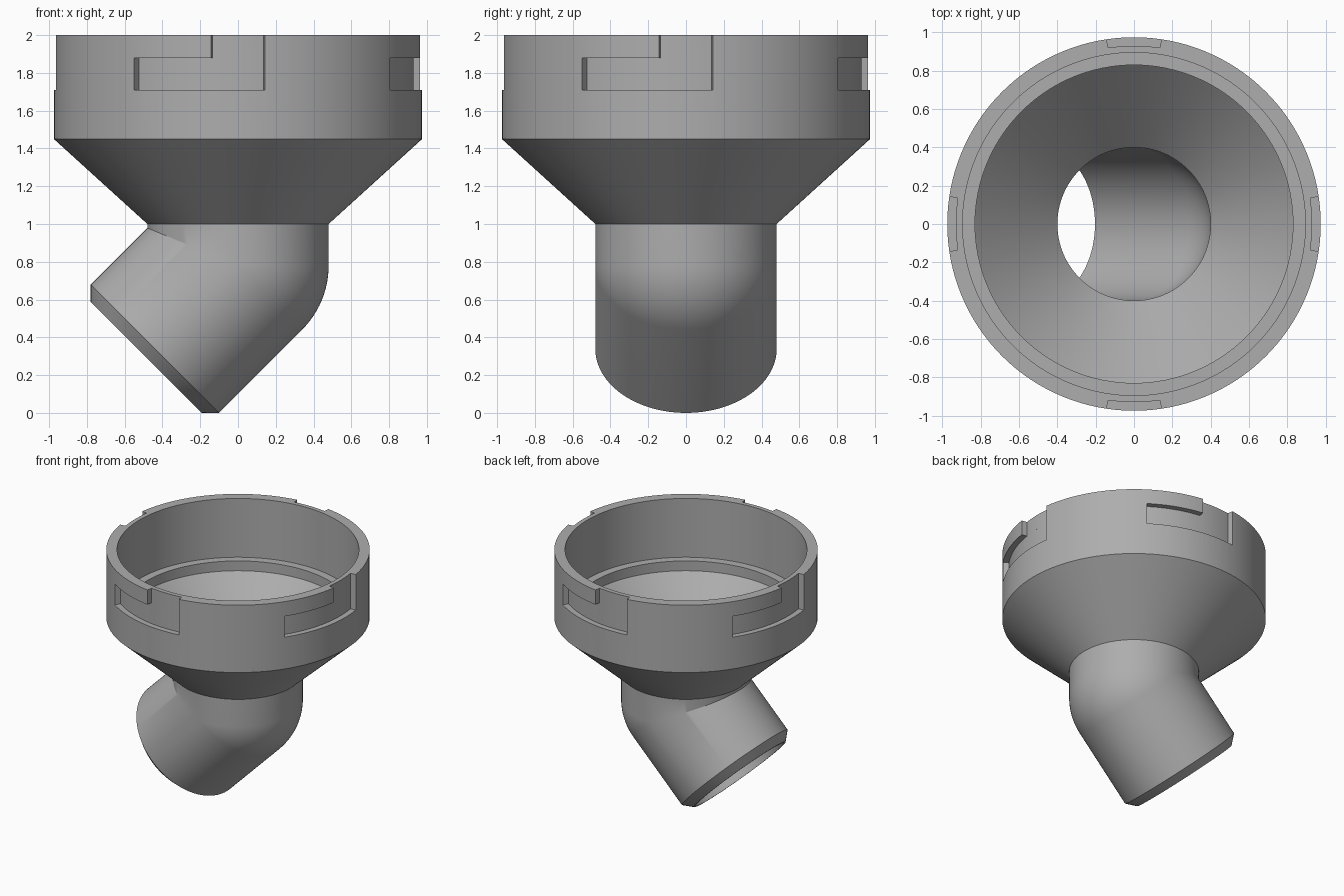
import bpy, bmesh, math

if "Cube" in bpy.data.objects:
    bpy.data.objects.remove(bpy.data.objects["Cube"])

SEG = 128
BEND_Z = 0.78            # height where the elbow turns
BEND = math.radians(45)

grey = bpy.data.materials.new("plain grey")
grey.diffuse_color = (0.42, 0.42, 0.42, 1)
grey.use_nodes = True
grey.node_tree.nodes["Principled BSDF"].inputs["Base Color"].default_value = grey.diffuse_color


def make_object(name, bm):
    bmesh.ops.recalc_face_normals(bm, faces=bm.faces)
    mesh = bpy.data.meshes.new(name)
    bm.to_mesh(mesh)
    bm.free()
    mesh.materials.append(grey)
    obj = bpy.data.objects.new(name, mesh)
    bpy.context.collection.objects.link(obj)
    return obj


def flat_ring(r, z):
    return [(r * math.cos(a), r * math.sin(a), z)
            for a in (2 * math.pi * i / SEG for i in range(SEG))]


def bend_ring(r, t):
    """Ring turned by t: round on the outer side, mitred on the inner side."""
    pts = []
    for x, y, _ in flat_ring(r, 0):
        if x > 0:
            pts.append((x * math.cos(t), y, BEND_Z - x * math.sin(t)))
        else:
            pts.append((x, y, BEND_Z - x * math.tan(BEND / 2)))
    return pts


def spout_ring(r, d):
    """Ring on the tilted axis, d beyond the bend."""
    c, s = math.cos(BEND), math.sin(BEND)
    return [(x * c - d * s, y, BEND_Z - x * s - d * c)
            for x, y, _ in flat_ring(r, 0)]


bends = [BEND * i / 12 for i in range(13)]

# outside from the rim down to the spout tip, then back up the bore
rings = [flat_ring(0.975, 2.0), flat_ring(0.975, 1.45), flat_ring(0.48, 1.0)]
rings += [bend_ring(0.48, t) for t in bends]
rings += [spout_ring(0.48, 0.623), spout_ring(0.415, 0.688), spout_ring(0.40, 0.688)]
rings += [bend_ring(0.40, t) for t in reversed(bends)]
rings += [flat_ring(0.40, 1.0), flat_ring(0.83, 1.44), flat_ring(0.83, 1.52),
          flat_ring(0.895, 1.52), flat_ring(0.895, 2.0)]

bm = bmesh.new()
loops = [[bm.verts.new(p) for p in ring] for ring in rings]
for a, b in zip(loops, loops[1:] + loops[:1]):
    for i in range(SEG):
        j = (i + 1) % SEG
        bm.faces.new((a[i], a[j], b[j], b[i]))
bmesh.ops.remove_doubles(bm, verts=bm.verts, dist=1e-5)
body = make_object("angled_funnel", bm)


def sector_cutters(name, a0, a1, z0, z1, r0=0.93, r1=1.05, n=16):
    """Four curved blocks, one per quarter turn."""
    bm = bmesh.new()
    for q in range(4):
        cols = []
        for i in range(n + 1):
            a = math.radians(a0 + (a1 - a0) * i / n + 90 * q)
            cols.append([bm.verts.new((r * math.cos(a), r * math.sin(a), z))
                         for r, z in ((r0, z0), (r1, z0), (r1, z1), (r0, z1))])
        for u, v in zip(cols, cols[1:]):
            for k in range(4):
                m = (k + 1) % 4
                bm.faces.new((u[k], u[m], v[m], v[k]))
        bm.faces.new(cols[0])
        bm.faces.new(cols[-1][::-1])
    obj = make_object(name, bm)
    obj.hide_render = True
    return obj


# bayonet slots: open entry from the rim, then a sideways run
cutters = [sector_cutters("slot_entry_cutter", -8.4, 8.4, 1.71, 2.1),
           sector_cutters("slot_run_cutter", -34.3, 0, 1.71, 1.88)]
bpy.context.view_layer.objects.active = body
body.select_set(True)
for cutter in cutters:
    mod = body.modifiers.new(cutter.name, 'BOOLEAN')
    mod.operation = 'DIFFERENCE'
    mod.solver = 'EXACT'
    mod.object = cutter
    bpy.ops.object.modifier_apply(modifier=mod.name)
for cutter in cutters:
    bpy.data.objects.remove(cutter)

bpy.ops.object.shade_smooth_by_angle(angle=math.radians(25))
